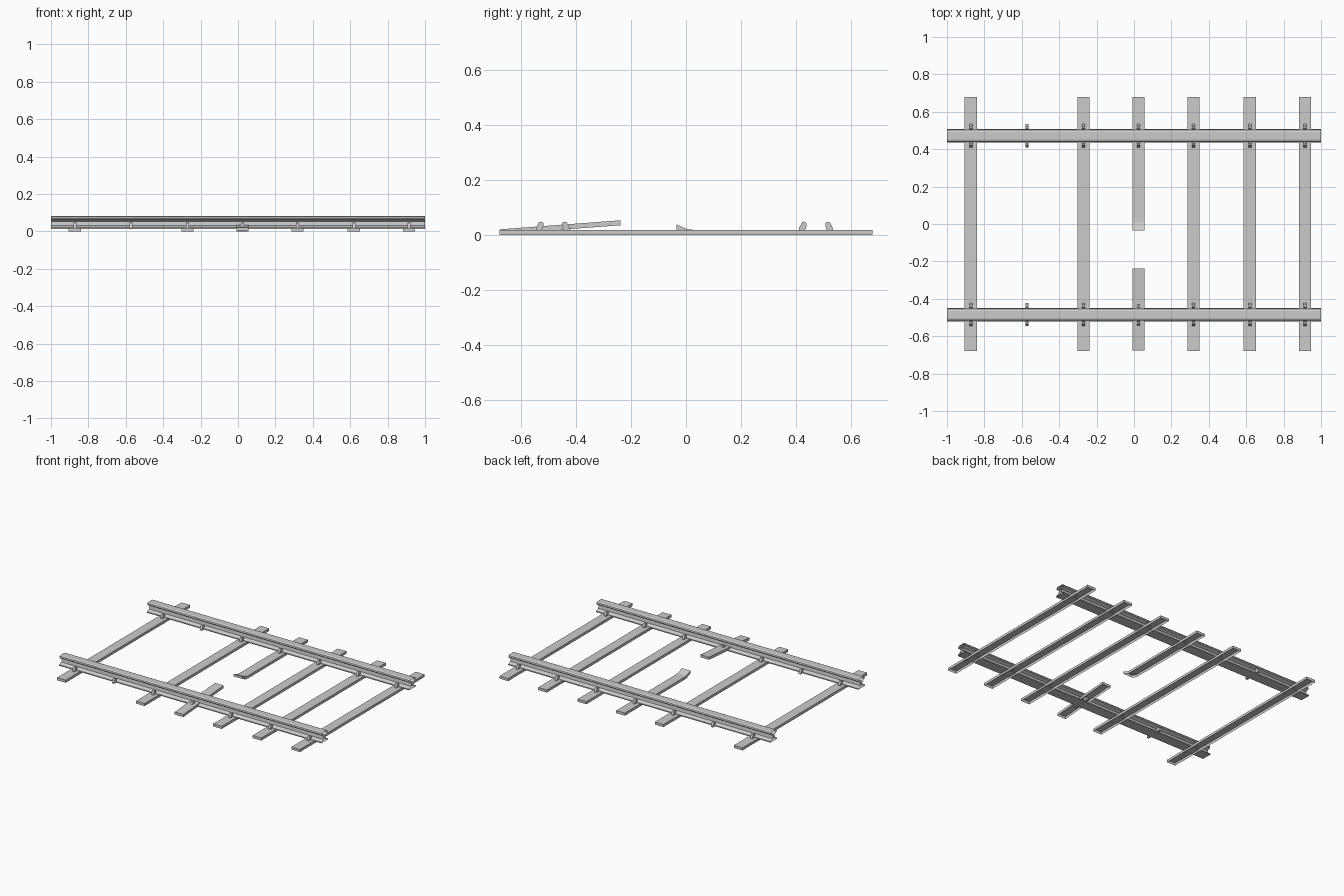
import bpy, bmesh

if "Cube" in bpy.data.objects:
    bpy.data.objects.remove(bpy.data.objects["Cube"])


def make_object(name, bm):
    bmesh.ops.recalc_face_normals(bm, faces=bm.faces)
    mesh = bpy.data.meshes.new(name)
    bm.to_mesh(mesh)
    bm.free()
    obj = bpy.data.objects.new(name, mesh)
    bpy.context.collection.objects.link(obj)
    return obj


def sweep_x(bm, profile, x0, x1, caps):
    """Sweep a closed (y, z) profile along x."""
    a = [bm.verts.new((x0, y, z)) for y, z in profile]
    b = [bm.verts.new((x1, y, z)) for y, z in profile]
    n = len(profile)
    for i in range(n):
        j = (i + 1) % n
        bm.faces.new((a[i], a[j], b[j], b[i]))
    if caps:
        bm.faces.new(a)
        bm.faces.new(b)


def tie(name, x, path, thick=0.018, half=0.033):
    """Thin sleeper with an open underside; path is its (y, z) underside line."""
    bm = bmesh.new()
    rings = [[bm.verts.new((x + sx * half, y, z + dz))
              for sx, dz in ((-1, 0), (-1, thick), (1, thick), (1, 0))]
             for y, z in path]
    for r, s in zip(rings, rings[1:]):
        for i in range(3):
            bm.faces.new((r[i], r[i + 1], s[i + 1], s[i]))
    bm.faces.new(rings[0])
    bm.faces.new(rings[-1])
    return make_object(name, bm)


RAIL_Y = (-0.484, 0.472)
TIE_X = (-0.872, -0.27, 0.318, 0.619, 0.914)
BROKEN_X = 0.024
LOOSE_X = -0.571

# Rails: I-shaped profile with open ends
half_profile = [(0.036, 0.014), (0.036, 0.021), (0.012, 0.031), (0.009, 0.054),
                (0.030, 0.064), (0.033, 0.070), (0.030, 0.078), (0.020, 0.082)]
profile = half_profile + [(-y, z) for y, z in reversed(half_profile)]
for side, ry in zip(("front", "back"), RAIL_Y):
    bm = bmesh.new()
    sweep_x(bm, [(ry + y, z) for y, z in profile], -1, 1, False)
    make_object(side + "_rail", bm)

# Whole sleepers
for i, x in enumerate(TIE_X):
    tie(f"sleeper_{i + 1}", x, [(-0.678, 0), (0.678, 0)])

# Snapped sleeper: long piece with curled end, short piece tilted up
tie("broken_sleeper_long", BROKEN_X,
    [(0.678, 0), (0.03, 0), (0.008, 0.002), (-0.012, 0.009), (-0.034, 0.020)])
tie("broken_sleeper_short", BROKEN_X, [(-0.676, 0.002), (-0.238, 0.035)])

# Spikes: pairs leaning onto each rail foot
spike = [(0.062, 0.016), (0.061, 0.026), (0.050, 0.046), (0.041, 0.048),
         (0.034, 0.043), (0.034, 0.034), (0.040, 0.016)]
for side, ry in zip(("front", "back"), RAIL_Y):
    bm = bmesh.new()
    for x in TIE_X + (BROKEN_X, LOOSE_X):
        for s in (-1, 1):
            sweep_x(bm, [(ry + s * y, z) for y, z in spike], x - 0.008, x + 0.008, True)
    make_object(side + "_rail_spikes", bm)
